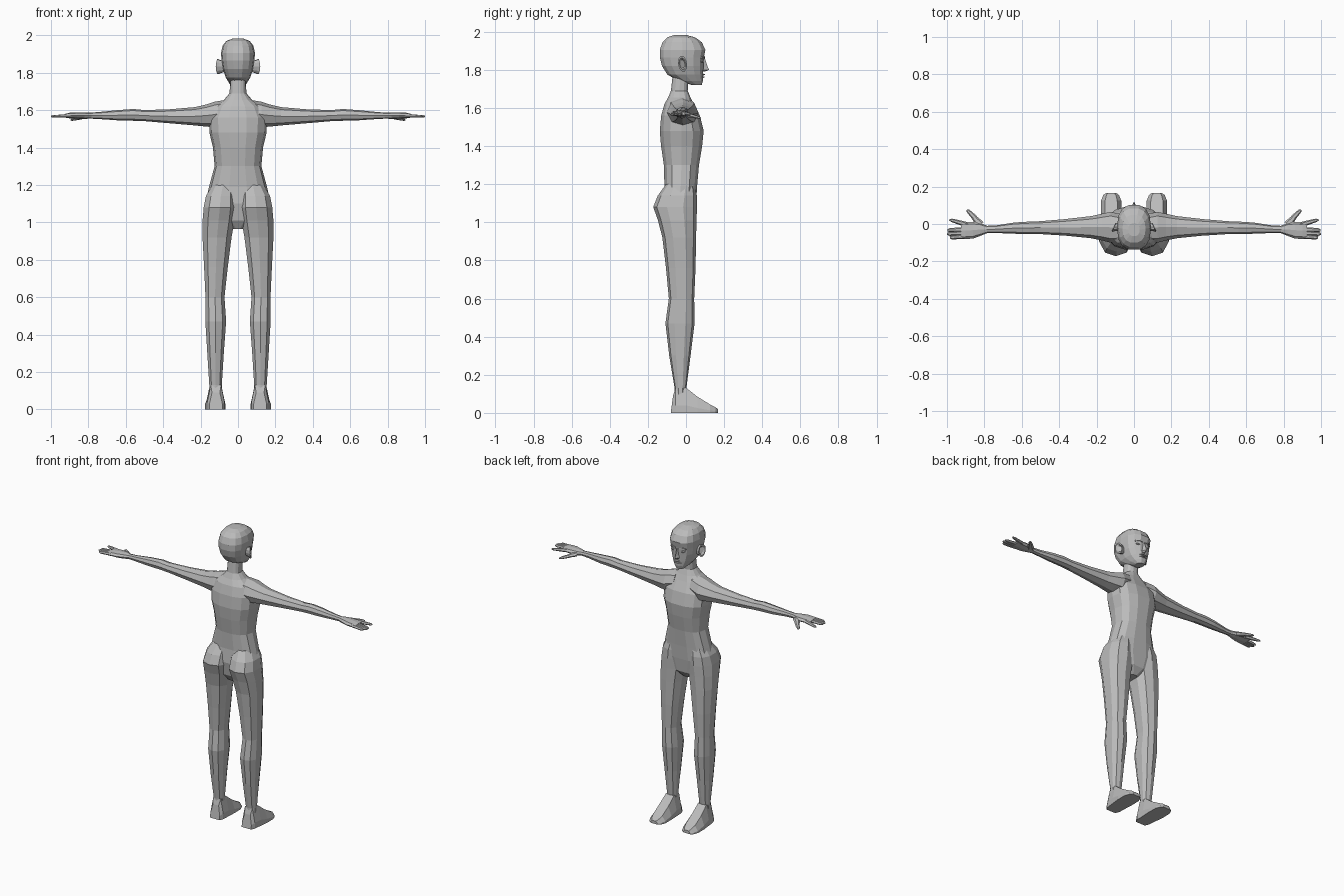
import bpy, bmesh, math
from mathutils import Vector

skin = bpy.data.materials.new("plain grey")
skin.diffuse_color = (0.5, 0.5, 0.5, 1)


def loft(name, rings, mirror=False):
    """Skin a list of equal-length rings, cap both ends."""
    bm = bmesh.new()
    vs = [[bm.verts.new(p) for p in r] for r in rings]
    n = len(rings[0])
    for a, b in zip(vs, vs[1:]):
        for i in range(n):
            j = (i + 1) % n
            bm.faces.new((a[i], a[j], b[j], b[i]))
    bm.faces.new(vs[0][::-1])
    bm.faces.new(vs[-1])
    bmesh.ops.recalc_face_normals(bm, faces=bm.faces)
    me = bpy.data.meshes.new(name)
    bm.to_mesh(me)
    bm.free()
    me.materials.append(skin)
    ob = bpy.data.objects.new(name, me)
    bpy.context.collection.objects.link(ob)
    if mirror:
        m = ob.modifiers.new("mirror", 'MIRROR')
        m.use_mirror_merge = False
    return ob


def oval(n, e=1.0, half=False):
    """Unit superellipse points; half turns it by half a step."""
    pts = []
    for i in range(n):
        t = 2 * math.pi * (i + (0.5 if half else 0)) / n
        c, s = math.cos(t), math.sin(t)
        pts.append((math.copysign(abs(c) ** e, c), math.copysign(abs(s) ** e, s)))
    return pts


def level(z, xc, rx, yb, yf, shape):
    """Horizontal ring between back yb and front yf."""
    return [Vector((xc + rx * c, (yb + yf) / 2 + (yf - yb) / 2 * s, z)) for c, s in shape]


def across(x, y0, y1, z0, z1, shape, lean=0):
    """Ring standing across the x axis."""
    return [Vector((x + lean * c, (y0 + y1) / 2 + (y1 - y0) / 2 * c,
                    (z0 + z1) / 2 + (z1 - z0) / 2 * s)) for c, s in shape]


# torso and neck
body = oval(14, 0.8)
loft("torso", [level(z, 0, w, b, f, body) for z, w, b, f in (
    (0.965, .035, -.08, .01), (1.01, .12, -.11, .045), (1.10, .175, -.125, .055),
    (1.19, .155, -.115, .06), (1.30, .125, -.118, .07), (1.40, .134, -.133, .087),
    (1.48, .153, -.14, .095), (1.56, .155, -.132, .075), (1.62, .125, -.115, .042),
    (1.655, .075, -.095, .025), (1.69, .045, -.08, .01), (1.78, .041, -.07, .015))])

# head
skull = oval(14, 0.8)
loft("head", [level(z, 0, w, b, f, skull) for z, w, b, f in (
    (1.72, .026, .03, .083), (1.742, .046, -.04, .09), (1.775, .066, -.10, .092),
    (1.82, .081, -.128, .093), (1.865, .088, -.14, .096), (1.905, .091, -.14, .104),
    (1.945, .082, -.125, .085), (1.97, .062, -.10, .05), (1.982, .03, -.065, .005))])

# nose, lips and brow
tri = [(-1, 0), (0, 1), (1, 0)]
loft("nose", [[Vector((w * a, .085 + d * b, z)) for a, b in tri] for z, w, d in (
    (1.79, .012, .012), (1.80, .018, .036), (1.815, .012, .029), (1.86, .007, .014))])
for name, z, h, d in (("upper_lip", 1.775, .007, .017), ("lower_lip", 1.762, .006, .014)):
    loft(name, [[Vector((x, .083 + d * k * a, z + h * k * b))
                 for a, b in ((0, -1), (1, -.3), (1, .3), (0, 1))]
                for x, k in ((-.027, .3), (-.01, 1), (.01, 1), (.027, .3))])
loft("eye", [[Vector((.036 + .016 * k * c, y, 1.845 + .008 * k * s)) for c, s in oval(8)]
             for y, k in ((.07, 1), (.087, 1), (.091, .5))], True)
loft("brow", [[Vector((x, y + .008 * a, z + .004 * b))
               for a, b in ((-1, -1), (1, -1), (1, 1), (-1, 1))]
              for x, y, z in ((.012, .092, 1.863), (.035, .089, 1.868), (.056, .076, 1.862))], True)

# ears flare outward toward the back
loft("ear", [[Vector((x - .010 * c * f, -.018 + .024 * k * c - .004 * s,
                      1.832 + .042 * k * s)) for c, s in oval(10)]
             for x, k, f in ((.074, .7, 0), (.094, .85, 1), (.108, 1, 1),
                             (.109, .75, 1), (.098, .5, 1))], True)

# legs with buttocks and calves
limb = oval(10, 0.85, True)
loft("leg", [level(z, x, r, b, f, limb) for z, x, r, b, f in (
    (1.20, .08, .06, -.105, .045), (1.14, .092, .083, -.148, .057),
    (1.08, .097, .09, -.172, .058), (1.01, .104, .089, -.147, .055),
    (.92, .112, .081, -.124, .053), (.76, .118, .066, -.105, .05),
    (.60, .123, .053, -.09, .043), (.47, .119, .058, -.108, .045),
    (.30, .12, .046, -.088, .024), (.13, .12, .035, -.06, .002),
    (.06, .12, .036, -.06, .002))], True)

# feet
sole = [(-1, 0), (1, 0), (1, .3), (.6, 1), (-.6, 1), (-1, .3)]
loft("foot", [[Vector((x + w * a, y + (.012 * b if y < -.07 else 0), h * b)) for a, b in sole]
              for y, x, w, h in (
    (-.08, .118, .035, .09), (-.055, .118, .046, .13), (.0, .12, .05, .132),
    (.06, .122, .055, .085), (.125, .122, .054, .045), (.155, .122, .042, .03),
    (.167, .122, .025, .02))], True)

# arms
arm = oval(8, 0.9)
loft("arm", [across(x, a, b, c, d, arm) for x, a, b, c, d in (
    (.06, -.10, .05, 1.53, 1.655), (.125, -.10, .065, 1.508, 1.645),
    (.17, -.088, .055, 1.512, 1.63), (.23, -.076, .042, 1.518, 1.616),
    (.37, -.062, .026, 1.53, 1.604), (.50, -.054, .015, 1.541, 1.60),
    (.56, -.054, .013, 1.543, 1.606), (.64, -.052, .008, 1.545, 1.60),
    (.74, -.048, -.008, 1.552, 1.59), (.80, -.048, -.010, 1.555, 1.586))], True)

# hands: palm, then fingers and thumb
loft("palm", [across(x, a, b, c, d, arm) for x, a, b, c, d in (
    (.78, -.047, -.012, 1.555, 1.586), (.82, -.063, .005, 1.553, 1.588),
    (.86, -.078, .012, 1.554, 1.588), (.90, -.080, .010, 1.556, 1.586),
    (.925, -.076, .004, 1.560, 1.580))], True)


def digit(name, start, end, r0, r1, flat):
    a, b = Vector(start), Vector(end)
    d = (b - a).normalized()
    side = Vector((-d.y, d.x, 0))
    loft(name, [[a.lerp(b, t) + side * r * c + Vector((0, 0, r * flat * s)) for c, s in oval(6)]
                for t, r in ((0, r0), (.55, (r0 + r1) / 2), (.88, r1), (1, r1 * .45))], True)


digit("index_finger", (.89, -.004, 1.571), (.987, .023, 1.566), .014, .009, .8)
for i, tip in enumerate((.998, 1.0, .985)):
    y = -.031 - .019 * i
    digit("finger_%d" % (i + 1), (.89, y + .003, 1.570), (tip, y - .003, 1.566), .013, .011, .75)
digit("thumb", (.82, -.005, 1.566), (.862, .042, 1.556), .022, .013, .65)
digit("thumb_tip", (.85, .032, 1.558), (.893, .076, 1.547), .015, .009, .7)
